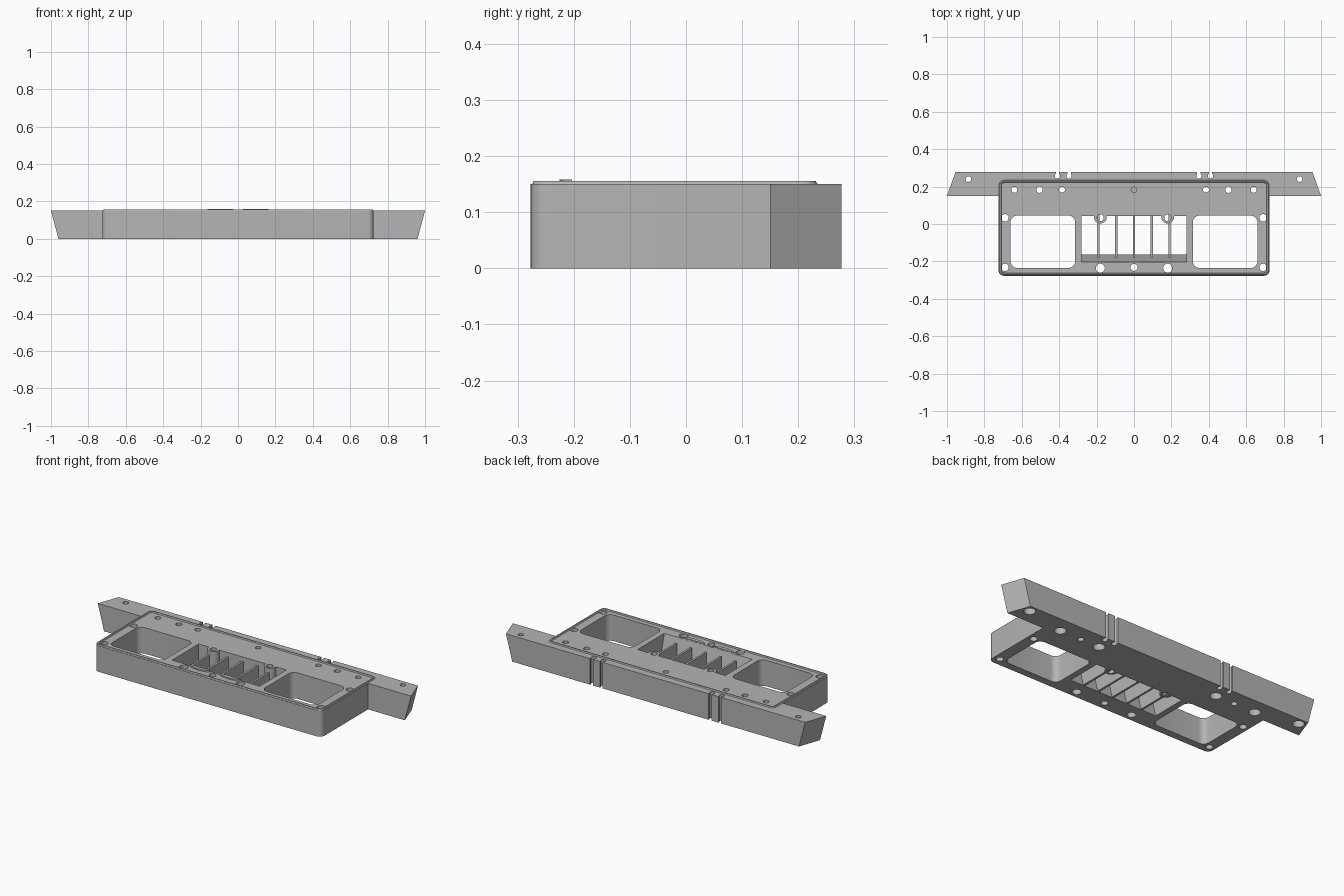
import bpy, bmesh, math
from mathutils import Vector

cube = bpy.data.objects.get("Cube")
if cube:
    bpy.data.objects.remove(cube, do_unlink=True)

grey = bpy.data.materials.new("satin grey")
grey.use_nodes = True
COLOUR = (0.46, 0.46, 0.46, 1)
grey.diffuse_color = COLOUR
grey.node_tree.nodes["Principled BSDF"].inputs["Base Color"].default_value = COLOUR

T = 0.15  # plate thickness


def skin(name, loops, closed=False):
    """Join matching point loops with quads; cap the ends, or close into a ring."""
    bm = bmesh.new()
    rows = [[bm.verts.new(p) for p in loop] for loop in loops]
    n = len(rows[0])
    pairs = list(zip(rows, rows[1:]))
    if closed:
        pairs.append((rows[-1], rows[0]))
    else:
        bm.faces.new(rows[0][::-1])
        bm.faces.new(rows[-1])
    for a, b in pairs:
        for i in range(n):
            j = (i + 1) % n
            bm.faces.new((a[i], a[j], b[j], b[i]))
    bmesh.ops.recalc_face_normals(bm, faces=bm.faces)
    mesh = bpy.data.meshes.new(name)
    bm.to_mesh(mesh)
    bm.free()
    mesh.materials.append(grey)
    obj = bpy.data.objects.new(name, mesh)
    bpy.context.scene.collection.objects.link(obj)
    return obj


def rounded(x0, x1, y0, y1, r, z, steps=6):
    pts = []
    for k, (cx, cy) in enumerate([(x1 - r, y1 - r), (x0 + r, y1 - r),
                                  (x0 + r, y0 + r), (x1 - r, y0 + r)]):
        for s in range(steps + 1):
            a = math.pi / 2 * (k + s / steps)
            pts.append((cx + r * math.cos(a), cy + r * math.sin(a), z))
    return pts


def block(name, x0, x1, y0, y1, z0, z1, r=0.0):
    if r:
        return skin(name, [rounded(x0, x1, y0, y1, r, z) for z in (z0, z1)])
    return skin(name, [[(x0, y0, z), (x1, y0, z), (x1, y1, z), (x0, y1, z)]
                       for z in (z0, z1)])


def cylinder(name, x, y, r, z0=-0.02, z1=0.2, n=24):
    ring = [(x + r * math.cos(2 * math.pi * i / n),
             y + r * math.sin(2 * math.pi * i / n)) for i in range(n)]
    return skin(name, [[(px, py, z) for px, py in ring] for z in (z0, z1)])


def combine(target, tool, operation="DIFFERENCE"):
    mod = target.modifiers.new("combine", "BOOLEAN")
    mod.object, mod.operation, mod.solver = tool, operation, "EXACT"
    bpy.context.view_layer.objects.active = target
    bpy.ops.object.modifier_apply(modifier=mod.name)
    bpy.data.objects.remove(tool, do_unlink=True)


# Main plate with rounded corners, joined to the tapered rear bar
plate = block("mounting_plate", -0.725, 0.725, -0.277, 0.237, 0, T, r=0.03)
bar = skin("rear_bar", [[(-w, 0.15, z), (w, 0.15, z), (w - 0.045, 0.277, z),
                         (0.045 - w, 0.277, z)] for w, z in ((0.96, 0), (1.0, T))])
combine(plate, bar, "UNION")

# Side windows
for x0, x1 in ((-0.66, -0.315), (0.315, 0.66)):
    combine(plate, block("window_cutter", x0, x1, -0.235, 0.045, -0.02, 0.2, r=0.035))

# Middle vent opening with a sloping front wall
section = [(-0.158, -0.02), (-0.21, 0.18), (0.042, 0.18), (0.042, -0.02)]
combine(plate, skin("vent_cutter", [[(x, y, z) for y, z in section]
                                    for x in (-0.28, 0.28)]))

# Screw bosses on the rear wall of the vent
for x in (-0.18, 0.18):
    combine(plate, cylinder("boss", x, 0.037, 0.034, 0, T), "UNION")

# Through holes, mirrored left and right
for x, y, r in ((0.69, 0.033, 0.02), (0.69, -0.232, 0.02), (0.64, 0.183, 0.016),
                (0.505, 0.183, 0.017), (0.385, 0.183, 0.016), (0.885, 0.24, 0.015),
                (0.18, -0.236, 0.024), (0.18, 0.033, 0.018)):
    for s in (-1, 1):
        combine(plate, cylinder("hole_cutter", s * x, y, r))
combine(plate, cylinder("hole_cutter", 0, -0.232, 0.019))
combine(plate, cylinder("blind_hole_cutter", 0, 0.183, 0.015, z0=0.06))

# Counterbores underneath
for x, y in ((0.885, 0.235), (0.64, 0.183), (0.385, 0.183)):
    for s in (-1, 1):
        combine(plate, cylinder("counterbore_cutter", s * x, y, 0.031, z1=0.04))

# Paired keyhole slots in the rear edge
for s in (-1, 1):
    for x in (0.347, 0.409):
        combine(plate, block("slot_cutter", s * x - 0.009, s * x + 0.009,
                             0.255, 0.3, -0.02, 0.2))
        combine(plate, cylinder("slot_end_cutter", s * x, 0.257, 0.014))

# Raised sealing lip around the top
lip = [rounded(-0.725 + d, 0.725 - d, -0.277 + d, 0.237 - d, 0.03 - d, z)
       for d, z in ((0.001, 0.147), (0.006, 0.156), (0.013, 0.156), (0.018, 0.147))]
skin("sealing_lip", lip, closed=True)

# Cooling fins across the vent
for i in range(-2, 3):
    x = i * 0.095
    block(f"vent_fin_{i + 3}", x - 0.006, x + 0.006, -0.18, 0.05, 0.004, 0.125)

# Low curved bumps on the front edge of the vent
for side, s in (("right", -1), ("left", 1)):
    arc = [(s * 0.095 + 0.068 * math.cos(math.pi * k / 12),
            -0.203 - 0.022 * math.sin(math.pi * k / 12)) for k in range(13)]
    skin(f"vent_bump_{side}", [[(x, y, z) for x, y in arc] for z in (0.14, 0.158)])

# Smooth the rounded walls, keep hard edges
for obj in bpy.context.scene.objects:
    obj.select_set(obj.type == "MESH")
bpy.context.view_layer.objects.active = plate
bpy.ops.object.shade_smooth_by_angle(angle=math.radians(30))
